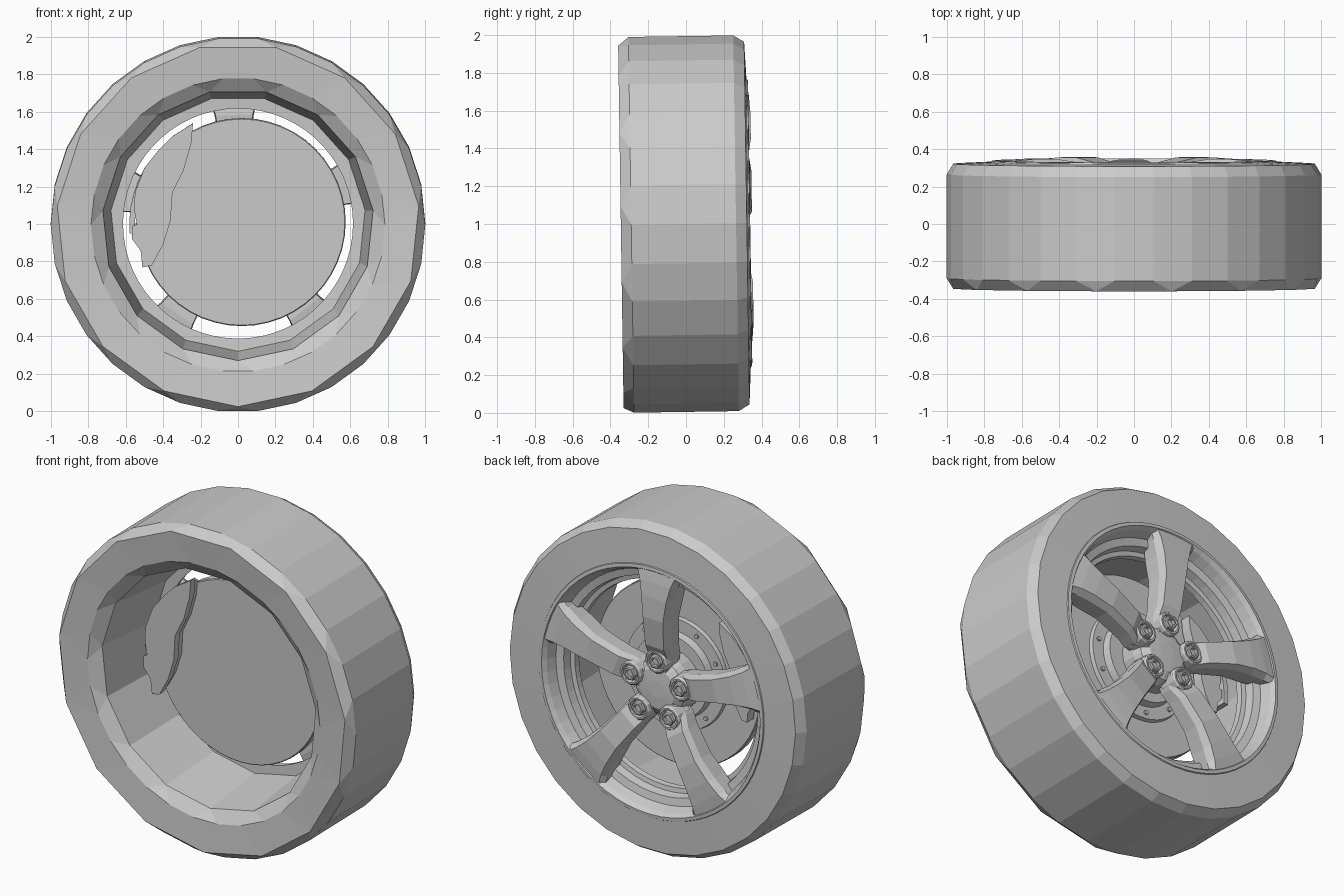
import bpy, bmesh, math
from mathutils import Matrix, Vector

if "Cube" in bpy.data.objects:
    bpy.data.objects.remove(bpy.data.objects["Cube"])

grey = bpy.data.materials.new("plain_grey")
grey.use_nodes = True
grey.diffuse_color = (0.6, 0.6, 0.6, 1)
grey.node_tree.nodes["Principled BSDF"].inputs["Base Color"].default_value = (0.6, 0.6, 0.6, 1)

# The whole wheel leans very slightly
LEAN = Matrix.Translation((0, 0, 1)) @ Matrix.Rotation(0.015, 4, 'X')


def finish(name, bm):
    bmesh.ops.recalc_face_normals(bm, faces=bm.faces)
    bm.transform(LEAN)
    mesh = bpy.data.meshes.new(name)
    bm.to_mesh(mesh)
    bm.free()
    mesh.materials.append(grey)
    obj = bpy.data.objects.new(name, mesh)
    bpy.context.collection.objects.link(obj)
    return obj


def ring(bm, r, y, n, start=0.0, cx=0.0, cz=0.0):
    step = 2 * math.pi / n
    return [bm.verts.new((cx + r * math.cos(start + i * step), y,
                          cz + r * math.sin(start + i * step))) for i in range(n)]


def bridge(bm, a, b):
    """Join two rings; a ring may have half as many corners as the other."""
    if len(a) > len(b):
        a, b = b, a
    n, m = len(a), len(b)
    for j in range(n):
        k = (j + 1) % n
        if n == m:
            bm.faces.new((a[j], a[k], b[k], b[j]))
        else:
            bm.faces.new((a[j], b[2 * j], b[2 * j + 1]))
            bm.faces.new((a[j], b[2 * j + 1], b[(2 * j + 2) % m], a[k]))


def lathe(name, profile, n, cx=0.0, cz=0.0, caps=(False, False)):
    bm = bmesh.new()
    rings = [ring(bm, r, y, n, 0, cx, cz) for r, y in profile]
    for a, b in zip(rings, rings[1:]):
        bridge(bm, a, b)
    for cap, loop in zip(caps, (rings[0], rings[-1])):
        if cap:
            bm.faces.new(loop)
    return finish(name, bm)


def prism(name, outline, y0, y1):
    """Extrude an x-z outline along y."""
    bm = bmesh.new()
    a = [bm.verts.new((x, y0, z)) for x, z in outline]
    b = [bm.verts.new((x, y1, z)) for x, z in outline]
    bridge(bm, a, b)
    bm.faces.new(a)
    bm.faces.new(b)
    return finish(name, bm)


# Tyre: coarse inner sidewall, finer tread and outer sidewall
bm = bmesh.new()
tyre = [(0.68, 0.17, 15), (0.725, -0.28, 15), (0.785, -0.33, 30), (0.97, -0.345, 15),
        (1.0, -0.29, 30), (1.0, 0.265, 30), (0.965, 0.322, 30), (0.74, 0.333, 30)]
loops = [ring(bm, r, y, n, math.radians(6 if n == 15 else 0)) for r, y, n in tyre]
for a, b in zip(loops, loops[1:]):
    bridge(bm, a, b)
finish("tyre", bm)

# Stepped rim behind the spokes
lathe("rim", [(0.765, 0.325), (0.758, 0.338), (0.738, 0.34), (0.72, 0.315), (0.7, 0.255),
              (0.655, 0.245), (0.645, 0.195), (0.618, 0.19), (0.614, 0.155),
              (0.69, 0.15)], 60)

# Brake disc with raised hat and rivets
DX, DZ = 0.02, 0.01
lathe("brake_disc", [(0.55, -0.015), (0.555, -0.01), (0.555, 0.04), (0.55, 0.045),
                     (0.34, 0.045), (0.335, 0.07), (0.26, 0.07), (0.25, 0.115), (0.1, 0.115)],
      48, DX, DZ, (True, True))
for i in range(10):
    t = math.radians(36 * i + 10)
    lathe("disc_rivet", [(0.013, 0.065), (0.013, 0.082)], 8,
          DX + 0.3 * math.cos(t), DZ + 0.3 * math.sin(t), (True, True))

# Brake caliper: inboard plate and body, bridge over the disc edge, outboard plate
inner = [(-0.24, 0.54), (-0.25, 0.43), (-0.29, 0.29), (-0.35, 0.17), (-0.36, 0.02),
         (-0.4, -0.11), (-0.46, -0.22), (-0.51, -0.23), (-0.52, -0.14), (-0.565, -0.08),
         (-0.565, -0.01), (-0.54, 0.0), (-0.555, 0.08), (-0.55, 0.17), (-0.5, 0.3),
         (-0.42, 0.4), (-0.35, 0.47), (-0.27, 0.52)]
mid = Vector((-0.46, 0.12))


def shrink(f):
    return [tuple(mid + (Vector(p) - mid) * f) for p in inner]


prism("caliper_front_plate", inner, -0.105, -0.06)
prism("caliper_body", shrink(0.93), -0.06, -0.018)
prism("caliper_outer_plate", shrink(0.72), 0.055, 0.12)
arc = [math.radians(150 + 7 * i) for i in range(6)]
prism("caliper_bridge", [(0.55 * math.cos(t), 0.55 * math.sin(t)) for t in arc]
      + [(0.58 * math.cos(t), 0.58 * math.sin(t)) for t in reversed(arc)], -0.07, 0.12)

# Hub
lathe("hub", [(0.18, 0.08), (0.18, 0.2), (0.165, 0.25), (0.12, 0.28), (0.05, 0.285)],
      20, caps=(True, True))

# Five flared spokes: radius, half width, face height, depth
stations = [(0.08, 0.06, 0.275, 0.1), (0.2, 0.08, 0.285, 0.11), (0.27, 0.078, 0.322, 0.13),
            (0.45, 0.085, 0.35, 0.14), (0.58, 0.105, 0.35, 0.15), (0.67, 0.13, 0.343, 0.13),
            (0.735, 0.16, 0.333, 0.06)]
for i in range(5):
    angle = math.radians(92 + 72 * i)
    out = Vector((math.cos(angle), 0, math.sin(angle)))
    side = Vector((-out.z, 0, out.x))
    bm = bmesh.new()
    sections = []
    for r, w, y, d in stations:
        shape = [(-0.95, d), (-1, d * 0.3), (-0.8, 0), (0.8, 0), (1, d * 0.3), (0.95, d)]
        sections.append([bm.verts.new(out * r + side * (w * s) + Vector((0, y - drop, 0)))
                         for s, drop in shape])
    for a, b in zip(sections, sections[1:]):
        bridge(bm, a, b)
    bm.faces.new(sections[0])
    bm.faces.new(sections[-1])
    finish("spoke", bm)

    # Bolt seat and hollow hexagonal nut at the foot of the spoke
    bx, bz = out.x * 0.175, out.z * 0.175
    lathe("bolt_seat", [(0.08, 0.2), (0.072, 0.3), (0.064, 0.31), (0.054, 0.31),
                        (0.048, 0.285)], 12, bx, bz, (False, True))
    lathe("wheel_nut", [(0.042, 0.28), (0.042, 0.312), (0.036, 0.318), (0.026, 0.318),
                        (0.024, 0.3)], 6, bx, bz, (False, True))
